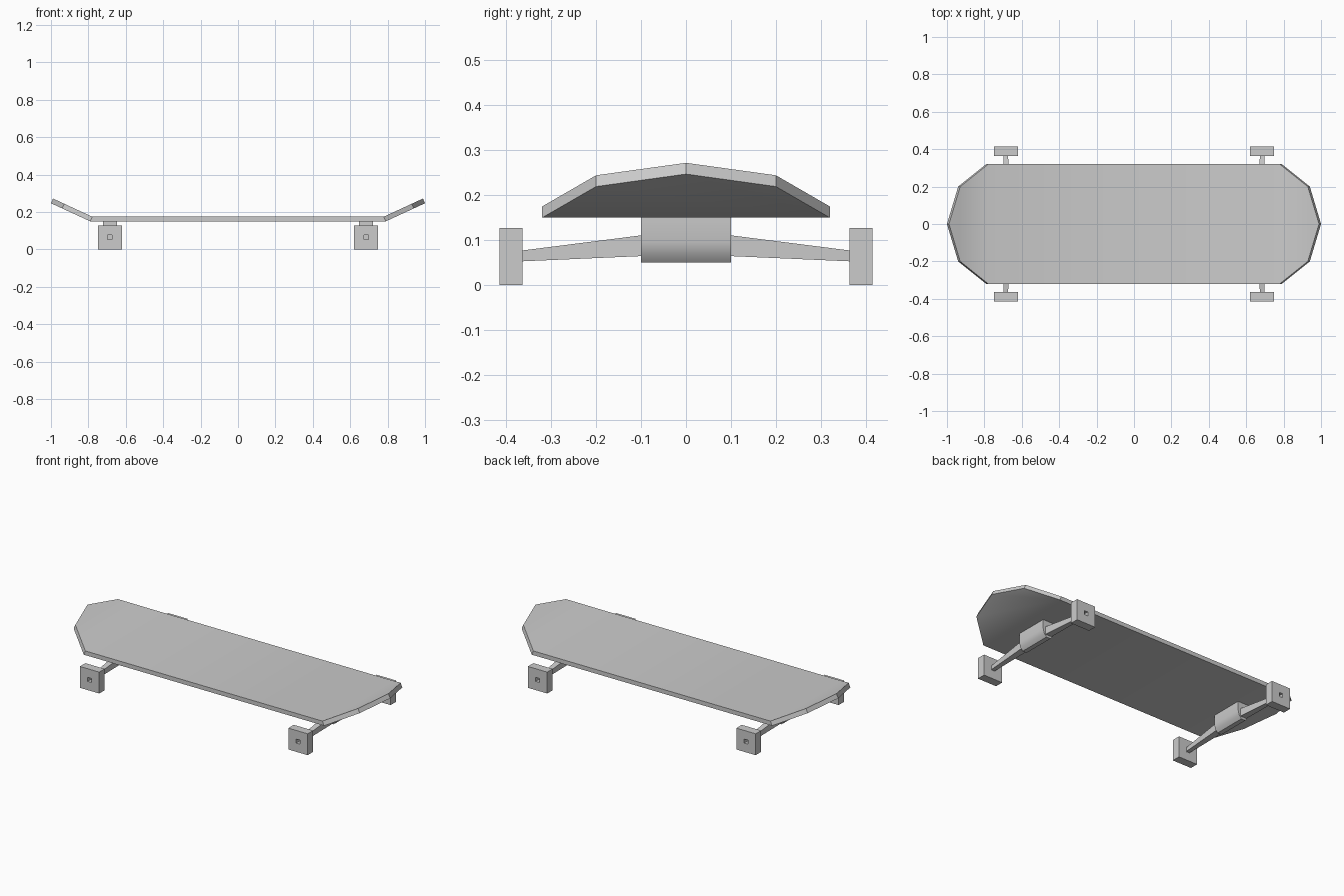
import bpy, bmesh, math

if "Cube" in bpy.data.objects:
    bpy.data.objects.remove(bpy.data.objects["Cube"])


def loft(name, rings, cap=True, close=False, mirror=(True, False, False), smooth=False):
    """Skin a list of point rings, optionally capped or looped back on itself."""
    bm = bmesh.new()
    vs = [[bm.verts.new(p) for p in ring] for ring in rings]
    pairs = list(zip(vs, vs[1:])) + ([(vs[-1], vs[0])] if close else [])
    for a, b in pairs:
        n = len(a)
        for i in range(n):
            j = (i + 1) % n
            bm.faces.new((a[i], a[j], b[j], b[i]))
    if cap:
        bm.faces.new(vs[0])
        bm.faces.new(vs[-1])
    return finish(name, bm, mirror, smooth)


def finish(name, bm, mirror, smooth):
    bmesh.ops.recalc_face_normals(bm, faces=bm.faces[:])
    me = bpy.data.meshes.new(name)
    bm.to_mesh(me)
    bm.free()
    ob = bpy.data.objects.new(name, me)
    bpy.context.collection.objects.link(ob)
    if any(mirror):
        m = ob.modifiers.new("Mirror", 'MIRROR')
        m.use_axis = mirror
        m.use_clip = True
    if smooth:
        bpy.ops.object.select_all(action='DESELECT')
        ob.select_set(True)
        bpy.context.view_layer.objects.active = ob
        bpy.ops.object.shade_smooth_by_angle(angle=math.radians(smooth))
    return ob


# Deck: flat middle with kicked-up faceted nose and tail
half = [(0.79, -0.32), (0.94, -0.2), (1.0, 0), (0.94, 0.2), (0.79, 0.32)]
outline = half + [(-x, -y) for x, y in half]
bm = bmesh.new()
layers = []
for z, inset in ((0.15, 0.0), (0.175, 0.011)):
    layers.append([bm.verts.new((x - math.copysign(inset, x), y,
                                 z + (abs(x) - 0.79) * 0.462)) for x, y in outline])
for v in layers:
    bm.faces.new(v[:5])
    bm.faces.new(v[5:])
    bm.faces.new((v[0], v[4], v[5], v[9]))
for i in range(10):
    j = (i + 1) % 10
    bm.faces.new((layers[0][i], layers[0][j], layers[1][j], layers[1][i]))
finish("deck", bm, (False, False, False), 30)

CX, CZ = 0.685, 0.064


def square(y, rx, z0, z1):
    return [(CX - rx, y, z0), (CX + rx, y, z0), (CX + rx, y, z1), (CX - rx, y, z1)]


# Truck blocks: U-shaped section running across the board
u = [(-0.037, 0.151), (-0.037, 0.095), (-0.03, 0.069), (-0.014, 0.05)]
u += [(-x, z) for x, z in reversed(u)]
loft("truck_block", [[(CX + x, y, z) for x, z in u] for y in (-0.1, 0.1)], smooth=45)

# Tapered axle arms
loft("axle_arm", [square(0.09, 0.022, 0.065, 0.112), square(0.365, 0.012, 0.053, 0.077)],
     mirror=(True, True, False))

# Square wheels with a square hole
R, H = 0.0635, 0.012
loft("wheel", [square(y, r, CZ - r, CZ + r)
               for y, r in ((0.364, R), (0.415, R), (0.415, H), (0.364, H))],
     cap=False, close=True, mirror=(True, True, False))
